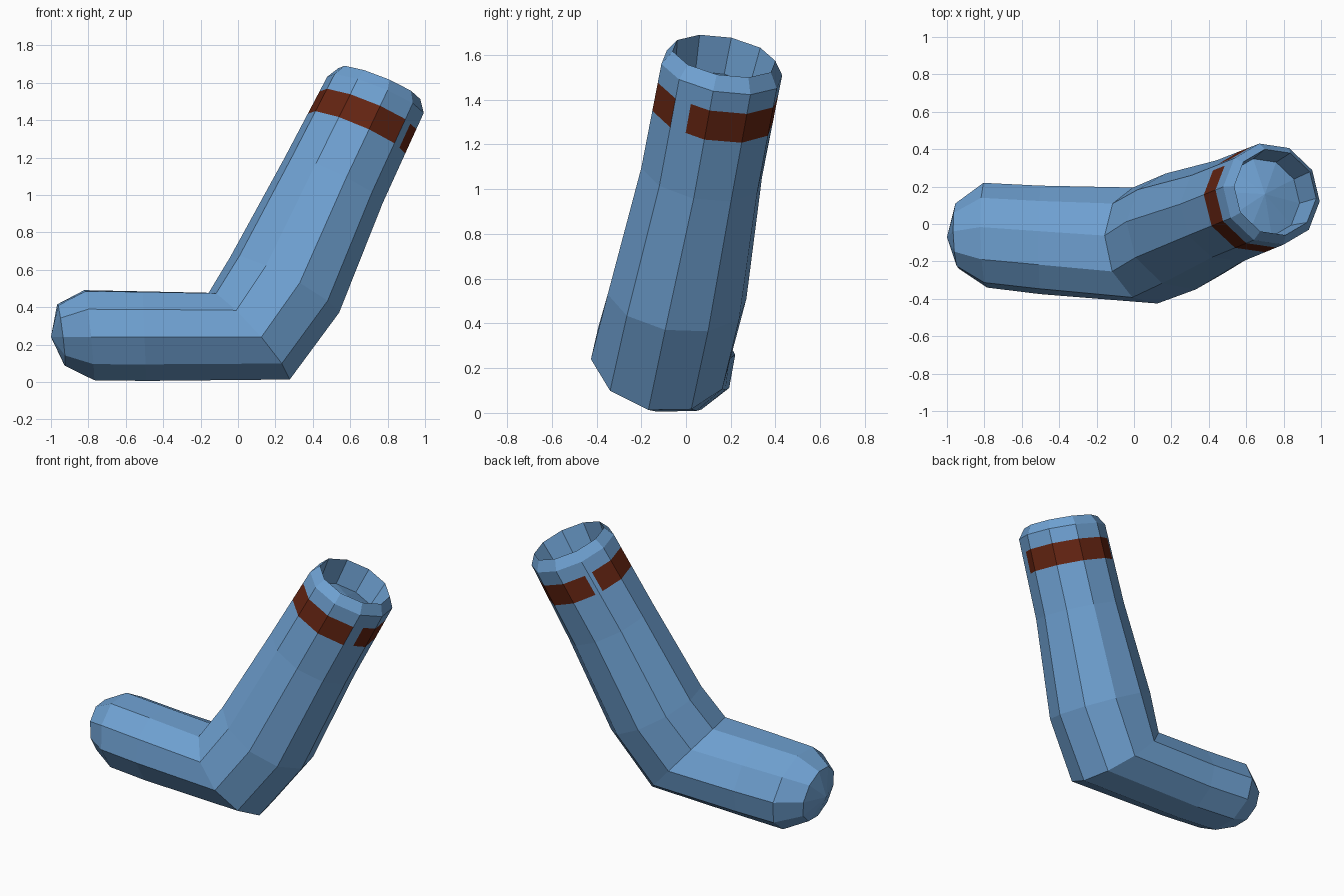
import bpy, bmesh, math
from mathutils import Vector as V

if "Cube" in bpy.data.objects:
    bpy.data.objects.remove(bpy.data.objects["Cube"])

N = 10  # sides of the tube


def material(name, rgb):
    m = bpy.data.materials.new(name)
    m.diffuse_color = (*rgb, 1)
    m.use_nodes = True
    m.node_tree.nodes["Principled BSDF"].inputs["Base Color"].default_value = m.diffuse_color
    return m


bm = bmesh.new()


def ring(c, a, b, s=1.0):
    """Ten-sided elliptical ring: centre and two half-axes."""
    c, a, b = V(c), V(a), V(b)
    return [bm.verts.new(c + s * (a * math.cos(k * math.tau / N) + b * math.sin(k * math.tau / N)))
            for k in range(N)]


def mix(p, q, t):
    return [V(u).lerp(V(v), t) for u, v in zip(p, q)]


# Sections from toe to cuff: centre, front half-axis, outer half-axis
toe_tip = ((-.945, -.065, .25), (.01, -.175, -.01), (.02, .03, -.17))
toe = ((-.795, -.06, .25), (.01, -.28, -.01), (.025, .045, -.25))
foot = ((-.5, -.085, .245), (.0, -.29, -.005), (.01, .045, -.25))
heel = ((.06, -.115, .245), (.065, -.31, -.005), (.207, .045, -.242))
ankle = ((.25, -.04, .52), (.08, -.31, .01), (.28, .045, -.16))
calf = ((.51, .07, 1.075), (.07, -.27, .02), (.255, .05, -.13))
cuff = ((.735, .16, 1.535), (.065, -.27, .025), (.25, .047, -.11))
lip = ((.755, .17, 1.595), cuff[1], cuff[2], .85)
floor = ((.687, .141, 1.44), cuff[1], cuff[2], .77)

sections = [toe_tip, toe, foot, heel, ankle, calf,
            mix(calf, cuff, .55), mix(calf, cuff, .82), cuff, lip, floor]
rings = [ring(*s) for s in sections]
BAND = 6  # row of faces carrying the coloured band

for i, (lo, hi) in enumerate(zip(rings, rings[1:])):
    for k in range(N):
        j = (k + 1) % N
        f = bm.faces.new((lo[k], lo[j], hi[j], hi[k]))
        f.material_index = 1 if i == BAND else 0

# Toe point and raised floor inside the opening
for r, tip in ((rings[0], (-1, -.07, .24)), (rings[-1], (.70, .16, 1.49))):
    t = bm.verts.new(tip)
    for k in range(N):
        bm.faces.new((r[k], r[(k + 1) % N], t))

# Two gaps in the band, cut from a corner part-way along a face
lo, hi = rings[BAND], rings[BAND + 1]
for k, j, frac in ((1, 2, .45), (6, 5, .15), (6, 7, .15)):
    cut = []
    for r in (lo, hi):
        e = bm.edges.get((r[k], r[j]))
        cut.append(bmesh.utils.edge_split(e, r[k], frac)[1])
    face = next(f for f in cut[0].link_faces if cut[1] in f.verts)
    bmesh.utils.face_split(face, cut[0], cut[1])
    for f in cut[0].link_faces:
        if cut[1] in f.verts and lo[k] in f.verts:
            f.material_index = 0

bmesh.ops.recalc_face_normals(bm, faces=bm.faces[:])
mesh = bpy.data.meshes.new("bent_sleeve")
bm.to_mesh(mesh)
bm.free()
mesh.materials.append(material("sky blue", (.16, .36, .65)))
mesh.materials.append(material("rust brown", (.13, .018, .006)))
bpy.context.collection.objects.link(bpy.data.objects.new("bent_sleeve", mesh))
